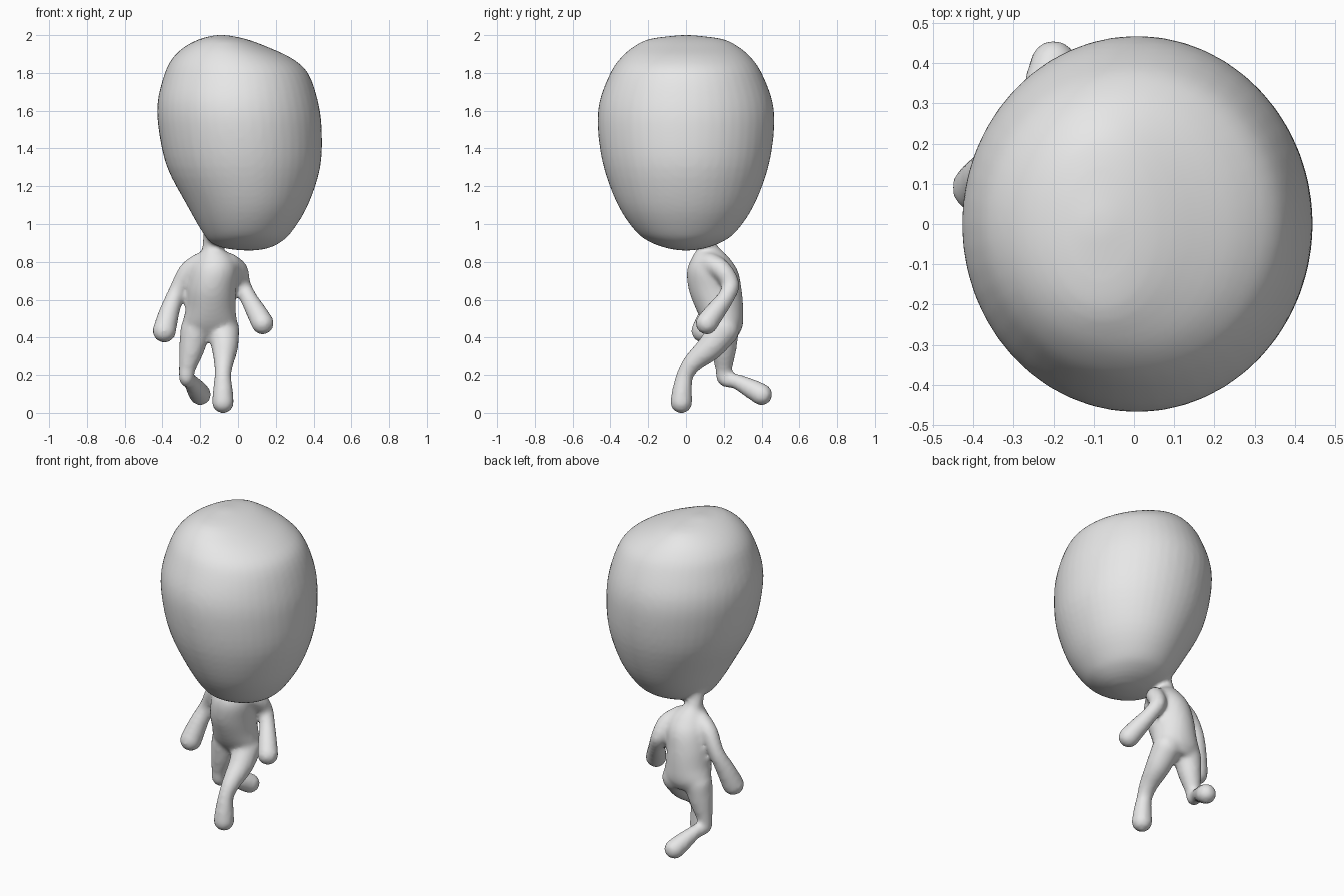
import bpy
import bmesh
from math import cos, sin, tau
from mathutils import Matrix, Vector

cube = bpy.data.objects.get("Cube")
if cube:
    bpy.data.objects.remove(cube, do_unlink=True)


def spline(rows, steps):
    """Smoothly interpolate a list of number tuples."""
    out = []
    last = len(rows) - 1
    for i in range(last):
        a, b = rows[max(i - 1, 0)], rows[i]
        c, d = rows[i + 1], rows[min(i + 2, last)]
        for s in range(steps):
            t = s / steps
            out.append([
                q + t / 2 * (r - p + t * (2 * p - 5 * q + 4 * r - w + t * (3 * (q - r) + w - p)))
                for p, q, r, w in zip(a, b, c, d)
            ])
    out.append(list(rows[-1]))
    return out


def loft(bm, rows, sides=48):
    """Closed stack of elliptical sections: z, centre x, centre y, radius x, radius y."""
    rings = []
    for z, x, y, rx, ry in spline(rows, 4):
        rings.append([
            bm.verts.new((x + rx * cos(tau * k / sides), y + ry * sin(tau * k / sides), z))
            for k in range(sides)
        ])
    for low, high in zip(rings, rings[1:]):
        for k in range(sides):
            n = (k + 1) % sides
            bm.faces.new((low[k], low[n], high[n], high[k]))
    bm.faces.new(rings[0][::-1])
    bm.faces.new(rings[-1])


def limb(bm, path):
    """Rounded limb swept along points of x, y, z, radius."""
    for x, y, z, r in spline(path, 10):
        bmesh.ops.create_icosphere(bm, subdivisions=3, radius=r + 0.003,
                                   matrix=Matrix.Translation(Vector((x, y, z))))


bm = bmesh.new()

# Head: lopsided egg, given as z, right edge, left edge, half depth
head = [
    (0.86, 0.04, 0.08, 0.02), (0.87, -0.06, 0.15, 0.09), (0.9, -0.14, 0.22, 0.18),
    (0.96, -0.19, 0.285, 0.265), (1.1, -0.27, 0.37, 0.36), (1.3, -0.375, 0.435, 0.435),
    (1.5, -0.42, 0.443, 0.466), (1.65, -0.425, 0.423, 0.457), (1.8, -0.387, 0.37, 0.4),
    (1.88, -0.345, 0.28, 0.345), (1.94, -0.28, 0.15, 0.275), (1.98, -0.2, 0.04, 0.19),
    (2.0, -0.12, -0.06, 0.03),
]
loft(bm, [(z, (a + b) / 2, 0, (b - a) / 2, d) for z, a, b, d in head])

# Torso, from crotch to shoulders
loft(bm, [
    (0.4, -0.15, 0.21, 0.11, 0.06), (0.46, -0.15, 0.2, 0.145, 0.1),
    (0.55, -0.145, 0.178, 0.132, 0.125), (0.65, -0.14, 0.155, 0.13, 0.14),
    (0.75, -0.125, 0.14, 0.125, 0.135), (0.82, -0.12, 0.13, 0.1, 0.1),
    (0.87, -0.135, 0.12, 0.05, 0.06),
])

# Neck
limb(bm, [(-0.13, 0.13, 0.82, 0.06), (-0.14, 0.11, 0.9, 0.045),
          (-0.12, 0.09, 0.96, 0.06), (-0.08, 0.06, 1.04, 0.1)])

# Left arm, bent forward
limb(bm, [(-0.05, 0.13, 0.79, 0.055), (0, 0.19, 0.755, 0.05), (0.02, 0.235, 0.68, 0.045),
          (0.055, 0.21, 0.61, 0.043), (0.1, 0.15, 0.53, 0.052), (0.13, 0.11, 0.475, 0.057)])

# Right arm, hanging outward
limb(bm, [(-0.2, 0.13, 0.79, 0.055), (-0.265, 0.15, 0.745, 0.05), (-0.325, 0.16, 0.64, 0.042),
          (-0.365, 0.125, 0.53, 0.052), (-0.39, 0.09, 0.435, 0.06)])

# Left leg, stepping forward
limb(bm, [(-0.075, 0.2, 0.44, 0.08), (-0.07, 0.13, 0.35, 0.068), (-0.075, 0.04, 0.27, 0.05),
          (-0.08, -0.005, 0.2, 0.042), (-0.08, -0.02, 0.12, 0.05), (-0.08, -0.025, 0.056, 0.056)])

# Right leg, trailing with the foot pushed back
limb(bm, [(-0.225, 0.2, 0.44, 0.078), (-0.245, 0.2, 0.34, 0.064), (-0.268, 0.2, 0.24, 0.043),
          (-0.272, 0.205, 0.18, 0.037), (-0.25, 0.27, 0.165, 0.038),
          (-0.22, 0.35, 0.125, 0.05), (-0.2, 0.4, 0.097, 0.055)])

bmesh.ops.recalc_face_normals(bm, faces=bm.faces)
mesh = bpy.data.meshes.new("big_headed_figure")
bm.to_mesh(mesh)
bm.free()
figure = bpy.data.objects.new("big_headed_figure", mesh)
bpy.context.collection.objects.link(figure)

# One plain grey
grey = bpy.data.materials.new("plain_grey")
grey.use_nodes = True
colour = (0.8, 0.8, 0.8, 1)
grey.diffuse_color = colour
grey.node_tree.nodes["Principled BSDF"].inputs["Base Color"].default_value = colour
mesh.materials.append(grey)

# Fuse the parts into one soft skin
remesh = figure.modifiers.new("fuse", "REMESH")
remesh.mode = "VOXEL"
remesh.voxel_size = 0.014
remesh.use_smooth_shade = True
soften = figure.modifiers.new("soften", "SMOOTH")
soften.factor = 0.5
soften.iterations = 6
